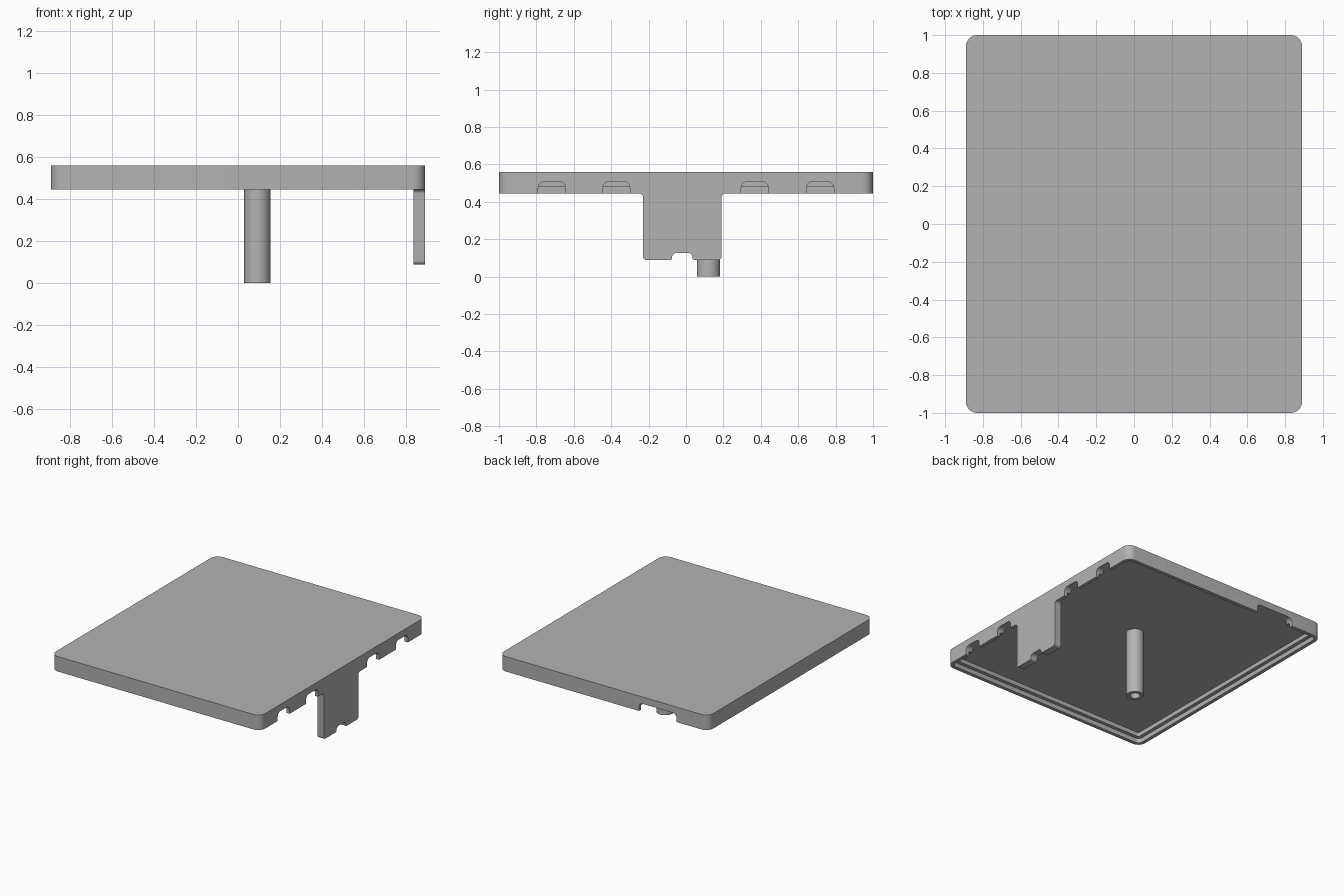
import bpy, bmesh, math
from mathutils import Vector

if "Cube" in bpy.data.objects:
    bpy.data.objects.remove(bpy.data.objects["Cube"], do_unlink=True)

grey = bpy.data.materials.new("plain_grey")
grey.use_nodes = True
grey.diffuse_color = (0.45, 0.45, 0.45, 1)
grey.node_tree.nodes["Principled BSDF"].inputs["Base Color"].default_value = grey.diffuse_color

HALF_X, HALF_Y, WALL = 0.89, 1.0, 0.055
RIM, LEDGE, CEILING, TOP = 0.445, 0.48, 0.512, 0.56


def fillet(corners, seg=6):
    """Round each (u, v, radius) corner of a closed outline."""
    out = []
    for i, (u, v, r) in enumerate(corners):
        p = Vector((u, v))
        if r == 0:
            out.append(p)
            continue
        a = (Vector(corners[i - 1][:2]) - p).normalized()
        b = (Vector(corners[(i + 1) % len(corners)][:2]) - p).normalized()
        # Square corners: the arc centre lies at p + r(a + b)
        for k in range(seg + 1):
            t = math.pi / 2 * k / seg
            out.append(p + r * (a + b) - r * (b * math.cos(t) + a * math.sin(t)))
    return out


def loft(name, rings, closed=False):
    """Join matching rings of 3D points, capping the ends unless closed."""
    bm = bmesh.new()
    loops = [[bm.verts.new(p) for p in ring] for ring in rings]
    pairs = list(zip(loops, loops[1:]))
    if closed:
        pairs.append((loops[-1], loops[0]))
    else:
        bm.faces.new(loops[0])
        bm.faces.new(loops[-1])
    for lo, hi in pairs:
        for i in range(len(lo)):
            bm.faces.new((lo[i - 1], lo[i], hi[i], hi[i - 1]))
    bmesh.ops.recalc_face_normals(bm, faces=bm.faces)
    mesh = bpy.data.meshes.new(name)
    bm.to_mesh(mesh)
    bm.free()
    mesh.materials.append(grey)
    obj = bpy.data.objects.new(name, mesh)
    bpy.context.collection.objects.link(obj)
    return obj


def plate_ring(inset, z):
    x, y, r = HALF_X - inset, HALF_Y - inset, max(0.06 - inset, 0.012)
    return [(p.x, p.y, z) for p in fillet([(-x, -y, r), (x, -y, r), (x, y, r), (-x, y, r)])]


def combine(target, other, operation):
    mod = target.modifiers.new(operation.lower(), "BOOLEAN")
    mod.operation, mod.object, mod.solver = operation, other, "EXACT"
    bpy.context.view_layer.objects.active = target
    bpy.ops.object.modifier_apply(modifier=mod.name)
    bpy.data.objects.remove(other, do_unlink=True)


def smooth(obj):
    bpy.ops.object.select_all(action="DESELECT")
    obj.select_set(True)
    bpy.context.view_layer.objects.active = obj
    bpy.ops.object.shade_smooth_by_angle()


def notch_outline(a, b):
    return fillet([(a, 0.4, 0), (b, 0.4, 0), (b, 0.508, 0.033), (a, 0.508, 0.033)])


# Cover plate with a stepped rim underneath
cover = loft("cover_plate", [plate_ring(0, TOP), plate_ring(0, RIM),
                             plate_ring(WALL / 2, RIM), plate_ring(WALL / 2, LEDGE),
                             plate_ring(WALL, LEDGE), plate_ring(WALL, CEILING)])

# Cable notches in the left wall
for start in (-0.79, -0.445, 0.295, 0.645):
    outline = notch_outline(start, start + 0.145)
    cutter = loft("notch_cutter", [[(x, p.x, p.y) for p in outline] for x in (0.81, 0.95)])
    combine(cover, cutter, "DIFFERENCE")

# Wide notch in the back wall
outline = notch_outline(-0.62, -0.3)
cutter = loft("back_notch_cutter", [[(p.x, y, p.y) for p in outline] for y in (0.92, 1.06)])
combine(cover, cutter, "DIFFERENCE")

# Hanging side tab, flared into the rim, with a small slot at the bottom
outline = fillet([(-0.255, 0.5, 0), (-0.255, RIM, 0), (-0.23, RIM, 0.02),
                  (-0.23, 0.088, 0.02), (-0.075, 0.088, 0.012), (-0.075, 0.127, 0.025),
                  (0.035, 0.127, 0.025), (0.035, 0.088, 0.012), (0.19, 0.088, 0.02),
                  (0.19, RIM, 0.02), (0.215, RIM, 0), (0.215, 0.5, 0)])
tab = loft("side_tab", [[(x, p.x, p.y) for p in outline] for x in (HALF_X - WALL, HALF_X)])
combine(cover, tab, "UNION")
smooth(cover)


# Hollow support post
def circle(r, z, n=40):
    return [(0.092 + r * math.cos(math.tau * i / n), 0.12 + r * math.sin(math.tau * i / n), z)
            for i in range(n)]


post = loft("support_post", [circle(0.0625, CEILING + 0.01), circle(0.0625, 0),
                             circle(0.036, 0), circle(0.036, 0.4)])
smooth(post)
